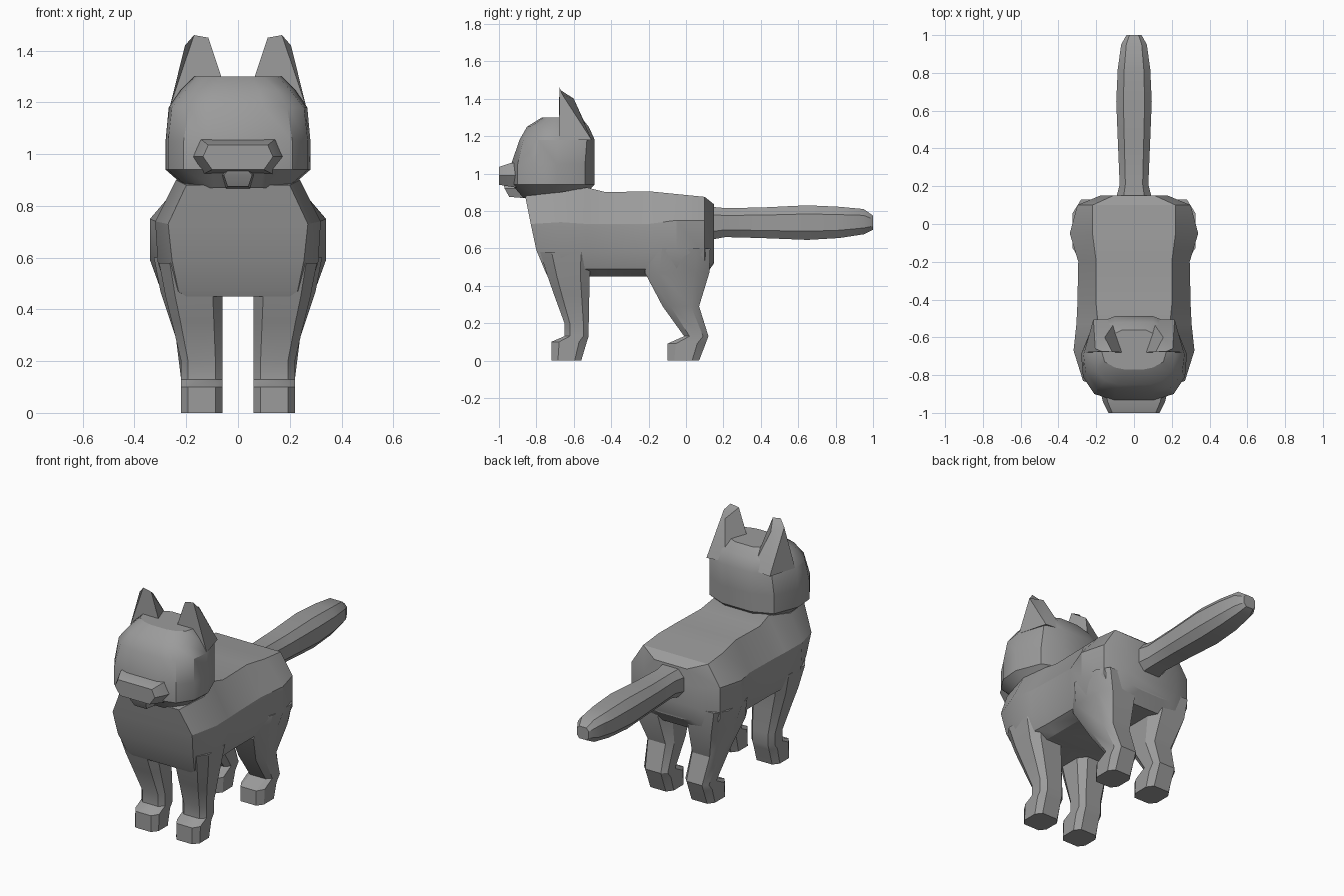
import bpy, bmesh, math

fur = bpy.data.materials.new("grey_fur")
fur.diffuse_color = (0.33, 0.33, 0.33, 1)


def loft(name, rings):
    """Skin a list of even-sided rings and close both ends with strips of quads."""
    bm = bmesh.new()
    rows = [[bm.verts.new(p) for p in ring] for ring in rings]
    n = len(rows[0])
    for a, b in zip(rows, rows[1:]):
        for i in range(n):
            j = (i + 1) % n
            bm.faces.new((a[i], a[j], b[j], b[i]))
    for row in (rows[0], rows[-1]):
        for i in range(n // 2 - 1):
            bm.faces.new((row[i], row[i + 1], row[n - 2 - i], row[n - 1 - i]))
    bmesh.ops.recalc_face_normals(bm, faces=bm.faces)
    mesh = bpy.data.meshes.new(name)
    bm.to_mesh(mesh)
    bm.free()
    mesh.materials.append(fur)
    mesh.shade_smooth()
    mesh.set_sharp_from_angle(angle=math.radians(30))
    obj = bpy.data.objects.new(name, mesh)
    bpy.context.collection.objects.link(obj)
    return obj


def both_sides(half):
    """Complete a half ring of (x, y, z) points across x = 0."""
    return half + [(-x, y, z) for x, y, z in reversed(half)]


def across(y, pts):
    return both_sides([(x, y, z) for x, z in pts])


# Torso: sections from the sloping chest to the rump
chest = both_sides([(.20, -.86, .88), (.27, -.83, .73), (.255, -.80, .59),
                    (.23, -.75, .47), (.20, -.74, .45)])
torso = [
    (-.67, [(.24, .90), (.32, .74), (.31, .58), (.275, .48), (.20, .45)]),
    (-.53, [(.19, .925), (.305, .73), (.30, .58), (.27, .49), (.20, .45)]),
    (-.43, [(.20, .90), (.30, .73), (.295, .58), (.265, .49), (.20, .45)]),
    (-.20, [(.20, .905), (.295, .73), (.295, .58), (.265, .49), (.20, .45)]),
    (-.05, [(.22, .89), (.34, .75), (.34, .59), (.30, .48), (.20, .45)]),
    (.10, [(.22, .875), (.30, .75), (.30, .56), (.25, .46), (.16, .45)]),
    (.15, [(.11, .835), (.18, .74), (.18, .61), (.14, .53), (.08, .52)]),
]
loft("torso", [chest] + [across(y, p) for y, p in torso])

# Head: horizontal sections, each half running from back to front
head = [
    (.87, [(.08, -.56), (.16, -.60), (.20, -.68), (.19, -.78), (.14, -.84), (.09, -.87)]),
    (.94, [(.10, -.49), (.22, -.54), (.28, -.69), (.27, -.81), (.21, -.90), (.10, -.93)]),
    (1.05, [(.10, -.488), (.22, -.54), (.28, -.69), (.27, -.81), (.21, -.90), (.10, -.935)]),
    (1.18, [(.10, -.488), (.21, -.53), (.268, -.69), (.255, -.79), (.19, -.87), (.10, -.89)]),
    (1.25, [(.10, -.52), (.17, -.55), (.22, -.69), (.20, -.78), (.15, -.83), (.08, -.85)]),
    (1.30, [(.06, -.56), (.10, -.58), (.17, -.68), (.155, -.73), (.10, -.76), (.05, -.77)]),
]
loft("head", [both_sides([(x, y, z) for x, y in p]) for z, p in head])

# Muzzle and lower jaw
loft("muzzle", [across(-.88, [(.15, 1.06), (.18, .99), (.14, .92)]),
                across(-.94, [(.14, 1.055), (.165, .99), (.12, .93)]),
                across(-1.0, [(.115, 1.035), (.135, .99), (.10, .94)])])
loft("jaw", [across(-.82, [(.05, .95), (.07, .92), (.05, .865)]),
             both_sides([(.03, -.975, .945), (.055, -.97, .92), (.04, -.945, .875)])])

# Tail: faceted tube, thickest beyond the middle
tail = [(.10, .09, .65, .82), (.155, .09, .65, .82), (.21, .076, .66, .815),
        (.40, .084, .655, .818), (.65, .094, .645, .83), (.82, .086, .655, .822),
        (.95, .068, .675, .81), (1.0, .04, .70, .775)]
loft("tail", [across(y, [(w * .6, t), (w, t - (t - b) * .25), (w, b + (t - b) * .25),
                         (w * .6, b)]) for y, w, b, t in tail])


def leg(name, side, rows):
    """Upright leg; each row is height, front y, back y, inner x, outer x."""
    rings = []
    for z, f, b, xi, xo in rows:
        d, c = (b - f) * .22, (xo - xi) * .17
        ring = [(xi + c, f), (xi, f + d), (xi, b - d), (xi + c, b),
                (xo - c, b), (xo, b - d), (xo, f + d), (xo - c, f)]
        rings.append([(side * x, y, z) for x, y in ring])
    loft(name, rings)


front_rows = [(0, -.72, -.56, .06, .22), (.10, -.72, -.53, .06, .22),
              (.13, -.65, -.52, .06, .22), (.20, -.65, -.52, .06, .22),
              (.35, -.705, -.517, .06, .255), (.45, -.74, -.515, .06, .28),
              (.58, -.78, -.50, .06, .305)]
back_rows = [(0, -.10, .07, .06, .22), (.09, -.10, .105, .06, .22),
             (.13, -.01, .12, .06, .22), (.29, -.125, .07, .06, .24),
             (.47, -.22, .125, .06, .30), (.60, -.20, .13, .06, .325)]

# Legs and ears on both sides
for label, s in (("right", 1), ("left", -1)):
    leg("front_leg_" + label, s, front_rows)
    leg("back_leg_" + label, s, back_rows)
    base = [(.055, -.68, 1.27), (.264, -.68, 1.18), (.215, -.505, 1.18), (.09, -.505, 1.19)]
    tip = [(.115, -.677, 1.45), (.17, -.675, 1.46), (.205, -.66, 1.42), (.155, -.60, 1.40)]
    loft("ear_" + label, [[(s * x, y, z) for x, y, z in r] for r in (base, tip)])
